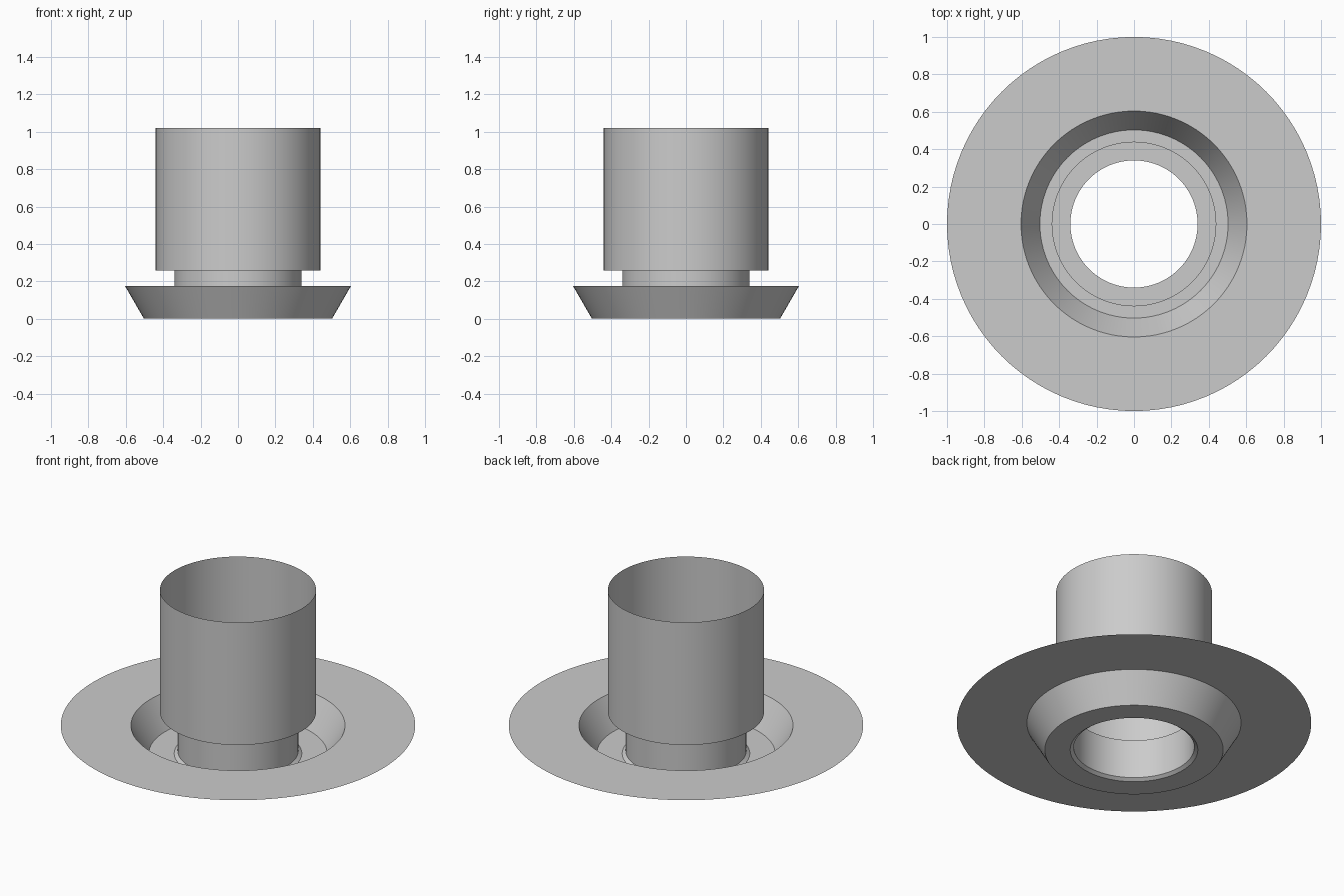
import bpy, bmesh, math

cube = bpy.data.objects.get("Cube")
if cube:
    bpy.data.objects.remove(cube, do_unlink=True)

SEGMENTS = 96

grey = bpy.data.materials.new("light grey")
grey.use_nodes = True
colour = (0.6, 0.6, 0.6, 1)
grey.diffuse_color = colour
grey.node_tree.nodes["Principled BSDF"].inputs["Base Color"].default_value = colour


def lathe(name, profile):
    """Revolve an open (radius, height) profile into a thin sheet."""
    bm = bmesh.new()
    rings = []
    for r, z in profile:
        ring = []
        for i in range(SEGMENTS):
            a = math.tau * i / SEGMENTS
            ring.append(bm.verts.new((r * math.cos(a), r * math.sin(a), z)))
        rings.append(ring)
    for low, high in zip(rings, rings[1:]):
        for i in range(SEGMENTS):
            j = (i + 1) % SEGMENTS
            bm.faces.new((low[i], low[j], high[j], high[i]))
    mesh = bpy.data.meshes.new(name)
    bm.to_mesh(mesh)
    bm.free()
    mesh.materials.append(grey)
    obj = bpy.data.objects.new(name, mesh)
    bpy.context.collection.objects.link(obj)
    bpy.ops.object.select_all(action='DESELECT')
    obj.select_set(True)
    bpy.context.view_layer.objects.active = obj
    bpy.ops.object.shade_smooth_by_angle(angle=math.radians(30))
    return obj


flange_z, shoulder_z, top_z = 0.175, 0.257, 1.02
neck_r, sleeve_r = 0.34, 0.44

# Wide flat flange, sloping dish wall and dish floor
lathe("flange_dish", [(1.0, flange_z), (0.604, flange_z), (0.503, 0), (0.36, 0)])

# Narrow neck with a small flared foot
lathe("neck", [(0.36, 0), (neck_r, 0.015), (neck_r, shoulder_z)])

# Shoulder step and open upper sleeve
lathe("sleeve", [(neck_r, shoulder_z), (sleeve_r, shoulder_z), (sleeve_r, top_z)])
